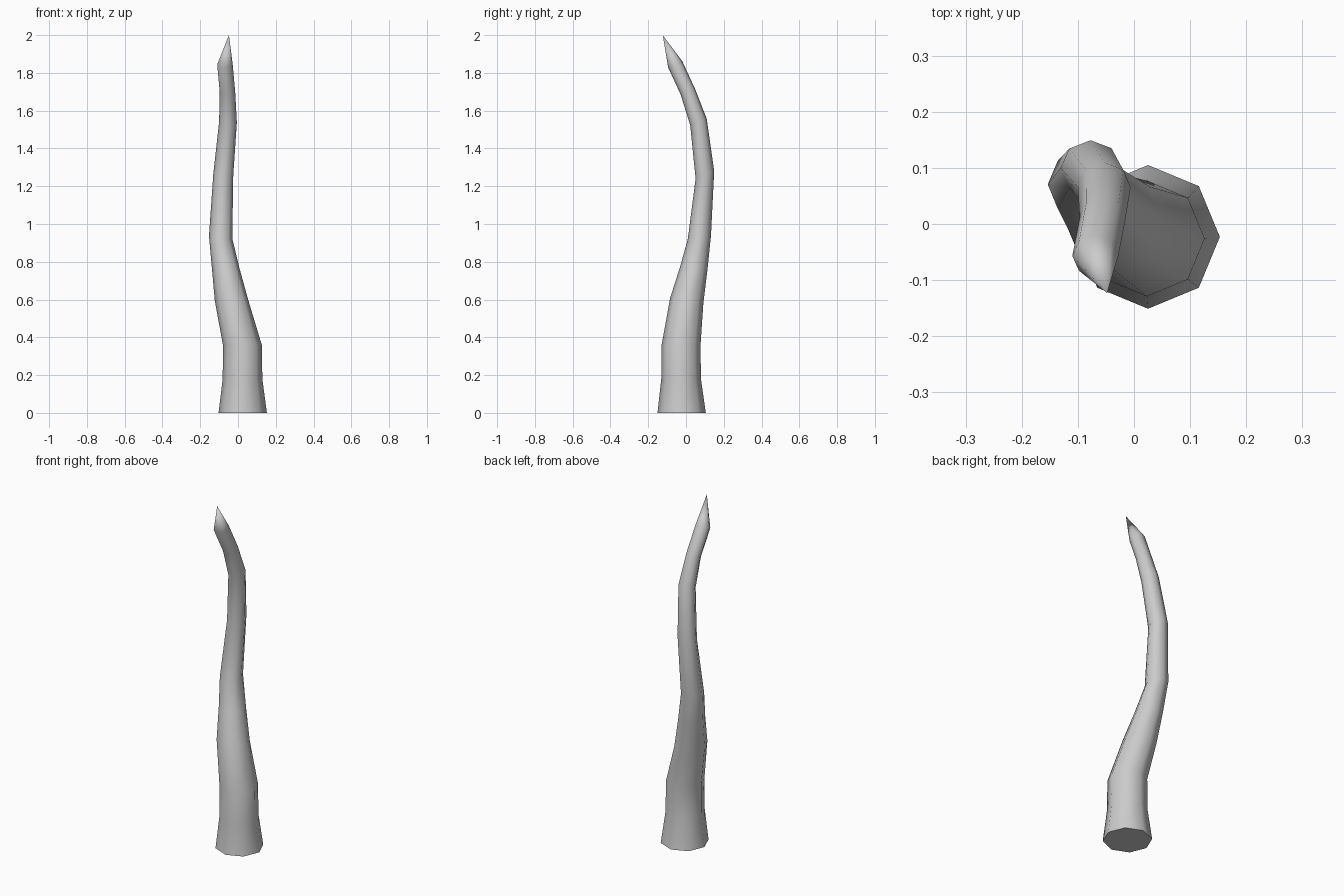
import bpy, bmesh, math
from mathutils import Vector

if "Cube" in bpy.data.objects:
    bpy.data.objects.remove(bpy.data.objects["Cube"])

SIDES = 8
# Centre x, y, z, radius, tilt in x, tilt in y
RINGS = [
    (0.025, -0.023, 0.00, 0.128, 0, 0),
    (0.024, -0.026, 0.18, 0.105, 0, 0),
    (0.023, -0.026, 0.36, 0.103, 0, 0),
    (-0.034, 0.004, 0.595, 0.089, 0, 0.15),
    (-0.065, 0.041, 0.765, 0.073, 0, 0.1),
    (-0.092, 0.071, 0.93, 0.062, 0.1, -0.15),
    (-0.078, 0.100, 1.26, 0.053, 0.05, -0.4),
    (-0.053, 0.066, 1.54, 0.047, 0.05, -0.4),
    (-0.056, 0.010, 1.70, 0.041, -0.05, -0.4),
    (-0.069, -0.057, 1.845, 0.041, 0, -0.45),
]
TIP = (-0.048, -0.123, 2.0)

# Tapered, bent body lofted through octagonal rings
bm = bmesh.new()
loops = []
for x, y, z, r, tx, ty in RINGS:
    turn = Vector((0, 0, 1)).rotation_difference(Vector((tx, ty, 1)))
    loop = []
    for i in range(SIDES):
        a = 2 * math.pi * i / SIDES
        p = turn @ Vector((r * math.cos(a), r * math.sin(a), 0))
        loop.append(bm.verts.new(p + Vector((x, y, z))))
    loops.append(loop)

for low, high in zip(loops, loops[1:]):
    for i in range(SIDES):
        j = (i + 1) % SIDES
        bm.faces.new((low[i], low[j], high[j], high[i]))

# Base cap and pointed tip
bm.faces.new(loops[0][::-1])
tip = bm.verts.new(TIP)
for i in range(SIDES):
    bm.faces.new((loops[-1][i], loops[-1][(i + 1) % SIDES], tip))

bmesh.ops.recalc_face_normals(bm, faces=bm.faces)
mesh = bpy.data.meshes.new("tentacle")
bm.to_mesh(mesh)
bm.free()
obj = bpy.data.objects.new("tentacle", mesh)
bpy.context.collection.objects.link(obj)

# Smooth sides, crisp base edge
bpy.context.view_layer.objects.active = obj
obj.select_set(True)
bpy.ops.object.shade_smooth_by_angle(angle=math.radians(60))
